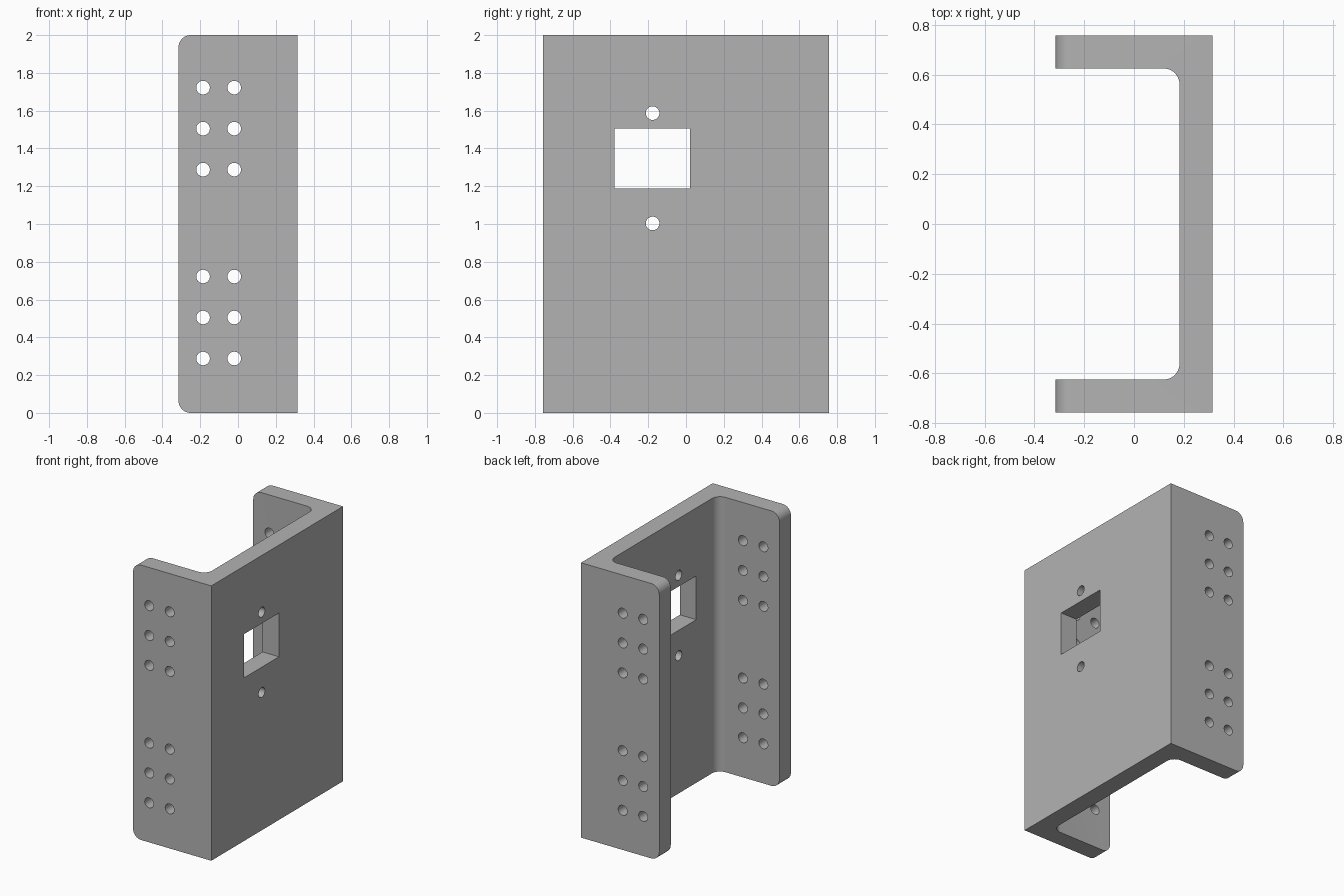
import bpy, bmesh, math
from mathutils import Matrix, Vector

cube = bpy.data.objects.get("Cube")
if cube:
    bpy.data.objects.remove(cube, do_unlink=True)

HALF_X, HALF_Y, HEIGHT = 0.315, 0.757, 2.0
WALL = 0.132
RADIUS = 0.065
HOLE = 0.036

grey = bpy.data.materials.new("plain_grey")
grey.use_nodes = True
colour = (0.45, 0.45, 0.45, 1)
grey.diffuse_color = colour
grey.node_tree.nodes["Principled BSDF"].inputs["Base Color"].default_value = colour


def make_object(name, bm):
    bmesh.ops.recalc_face_normals(bm, faces=bm.faces)
    mesh = bpy.data.meshes.new(name)
    bm.to_mesh(mesh)
    bm.free()
    obj = bpy.data.objects.new(name, mesh)
    bpy.context.collection.objects.link(obj)
    return obj


def round_edges(bm, test):
    edges = [e for e in bm.edges if test(*[v.co for v in e.verts])]
    bmesh.ops.bevel(bm, geom=edges, offset=RADIUS, segments=10,
                    profile=0.5, affect='EDGES')


# Channel: C-shaped section extruded upwards
inner_x, inner_y = HALF_X - WALL, HALF_Y - WALL
half = [(HALF_X, HALF_Y), (-HALF_X, HALF_Y), (-HALF_X, inner_y), (inner_x, inner_y)]
section = half + [(x, -y) for x, y in reversed(half)]
bm = bmesh.new()
base = bm.faces.new([bm.verts.new((x, y, 0)) for x, y in section])
top = bmesh.ops.extrude_face_region(bm, geom=[base])["geom"]
bmesh.ops.translate(bm, vec=(0, 0, HEIGHT),
                    verts=[g for g in top if isinstance(g, bmesh.types.BMVert)])

# Inside fillets, then rounded free corners of the flanges
round_edges(bm, lambda a, b: abs(a.z - b.z) > 1 and abs(a.x - inner_x) < 0.001)
round_edges(bm, lambda a, b: a.x < -0.3 and b.x < -0.3 and abs(a.z - b.z) < 0.001)
bracket = make_object("channel_bracket", bm)
bracket.data.materials.append(grey)

# Cutters: flange holes, wall holes and the rectangular window
bm = bmesh.new()


def add_hole(centre, depth, axis):
    turn = Matrix.Rotation(math.pi / 2, 4, axis)
    bmesh.ops.create_cone(bm, cap_ends=True, segments=32, radius1=HOLE, radius2=HOLE,
                          depth=depth, matrix=Matrix.Translation(Vector(centre)) @ turn)


for x in (-0.185, -0.02):
    for group in (0.505, 1.505):
        for step in (-0.217, 0, 0.217):
            for side in (-1, 1):
                add_hole((x, side * (HALF_Y - WALL / 2), group + step), 0.3, 'X')

wall_x = HALF_X - WALL / 2
for z in (1.003, 1.587):
    add_hole((wall_x, -0.177, z), 0.3, 'Y')
bmesh.ops.create_cube(bm, size=1, matrix=Matrix.Translation((wall_x, -0.179, 1.346))
                      @ Matrix.Diagonal((0.3, 0.4, 0.318, 1)))
cutter = make_object("hole_cutter", bm)
cutter.hide_render = True

cut = bracket.modifiers.new("holes", 'BOOLEAN')
cut.operation = 'DIFFERENCE'
cut.solver = 'EXACT'
cut.object = cutter
bpy.ops.object.select_all(action='DESELECT')
bpy.context.view_layer.objects.active = bracket
bracket.select_set(True)
bpy.ops.object.modifier_apply(modifier=cut.name)
bpy.data.objects.remove(cutter, do_unlink=True)

bpy.ops.object.shade_smooth_by_angle(angle=math.radians(30))
